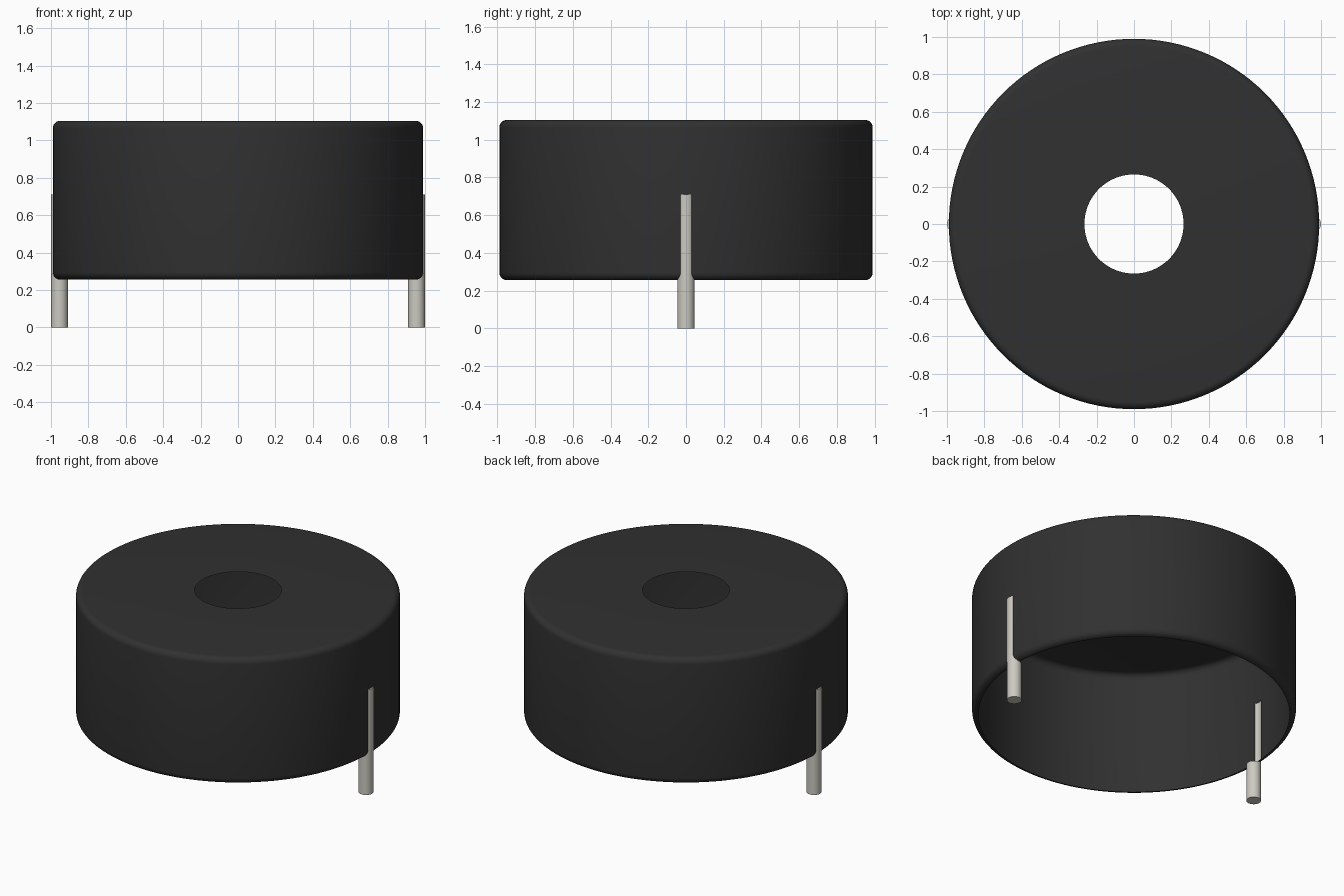
import bpy, bmesh
from math import pi, sin, cos
from mathutils import Matrix, Vector

cube = bpy.data.objects.get("Cube")
if cube:
    bpy.data.objects.remove(cube, do_unlink=True)

RADIUS, HOLE, BOTTOM, TOP, FILLET = 0.99, 0.265, 0.255, 1.105, 0.04
PIN_RADIUS, PIN_TOP = 0.045, 0.71


def material(name, color):
    mat = bpy.data.materials.new(name)
    mat.use_nodes = True
    mat.diffuse_color = color
    mat.node_tree.nodes["Principled BSDF"].inputs["Base Color"].default_value = color
    return mat


def mesh_object(name, bm, mats):
    bmesh.ops.recalc_face_normals(bm, faces=bm.faces)
    mesh = bpy.data.meshes.new(name)
    bm.to_mesh(mesh)
    bm.free()
    for mat in mats:
        mesh.materials.append(mat)
    obj = bpy.data.objects.new(name, mesh)
    bpy.context.collection.objects.link(obj)
    return obj


def corner(z, start):
    """Quarter-round edge of the casing profile."""
    angles = [start + i * pi / 12 for i in range(7)]
    return [(RADIUS - FILLET + FILLET * cos(a), z + FILLET * sin(a)) for a in angles]


black = material("black plastic", (0.03, 0.03, 0.03, 1))
metal = material("pin metal", (0.6, 0.59, 0.53, 1))

# Casing: ring-shaped profile turned around the vertical axis
profile = [(HOLE, BOTTOM)] + corner(BOTTOM + FILLET, -pi / 2)
profile += corner(TOP - FILLET, 0) + [(HOLE, TOP)]
bm = bmesh.new()
verts = [bm.verts.new((r, 0, z)) for r, z in profile]
edges = [bm.edges.new((a, b)) for a, b in zip(verts, verts[1:] + verts[:1])]
bmesh.ops.spin(bm, geom=verts + edges, cent=(0, 0, 0), axis=(0, 0, 1),
               angle=2 * pi, steps=128)
bmesh.ops.remove_doubles(bm, verts=bm.verts, dist=0.0001)
casing = mesh_object("casing_with_pins", bm, [black, metal])

# Pins: round posts merged into opposite sides of the casing
bpy.context.view_layer.objects.active = casing
for side, name in ((1, "left_pin"), (-1, "right_pin")):
    bm = bmesh.new()
    place = Matrix.Translation(Vector((side * (1 - PIN_RADIUS), 0, PIN_TOP / 2)))
    bmesh.ops.create_cone(bm, cap_ends=True, segments=32, radius1=PIN_RADIUS,
                          radius2=PIN_RADIUS, depth=PIN_TOP, matrix=place)
    for face in bm.faces:
        face.material_index = 1
    pin = mesh_object(name, bm, [black, metal])
    join = casing.modifiers.new(name, 'BOOLEAN')
    join.operation = 'UNION'
    join.solver = 'EXACT'
    join.object = pin
    bpy.ops.object.modifier_apply(modifier=join.name)
    bpy.data.objects.remove(pin, do_unlink=True)

# Open the underside and the hole so the casing is a hollow shell
bm = bmesh.new()
bm.from_mesh(casing.data)
bm.normal_update()
opened = []
for face in bm.faces:
    under = all(abs(v.co.z - BOTTOM) < 0.001 for v in face.verts)
    tube = all(v.co.xy.length < HOLE + 0.005 for v in face.verts)
    if under or tube:
        opened.append(face)
bmesh.ops.delete(bm, geom=opened, context='FACES')
bm.to_mesh(casing.data)
bm.free()

bpy.ops.object.select_all(action='DESELECT')
casing.select_set(True)
bpy.ops.object.shade_smooth_by_angle(angle=pi / 6)
